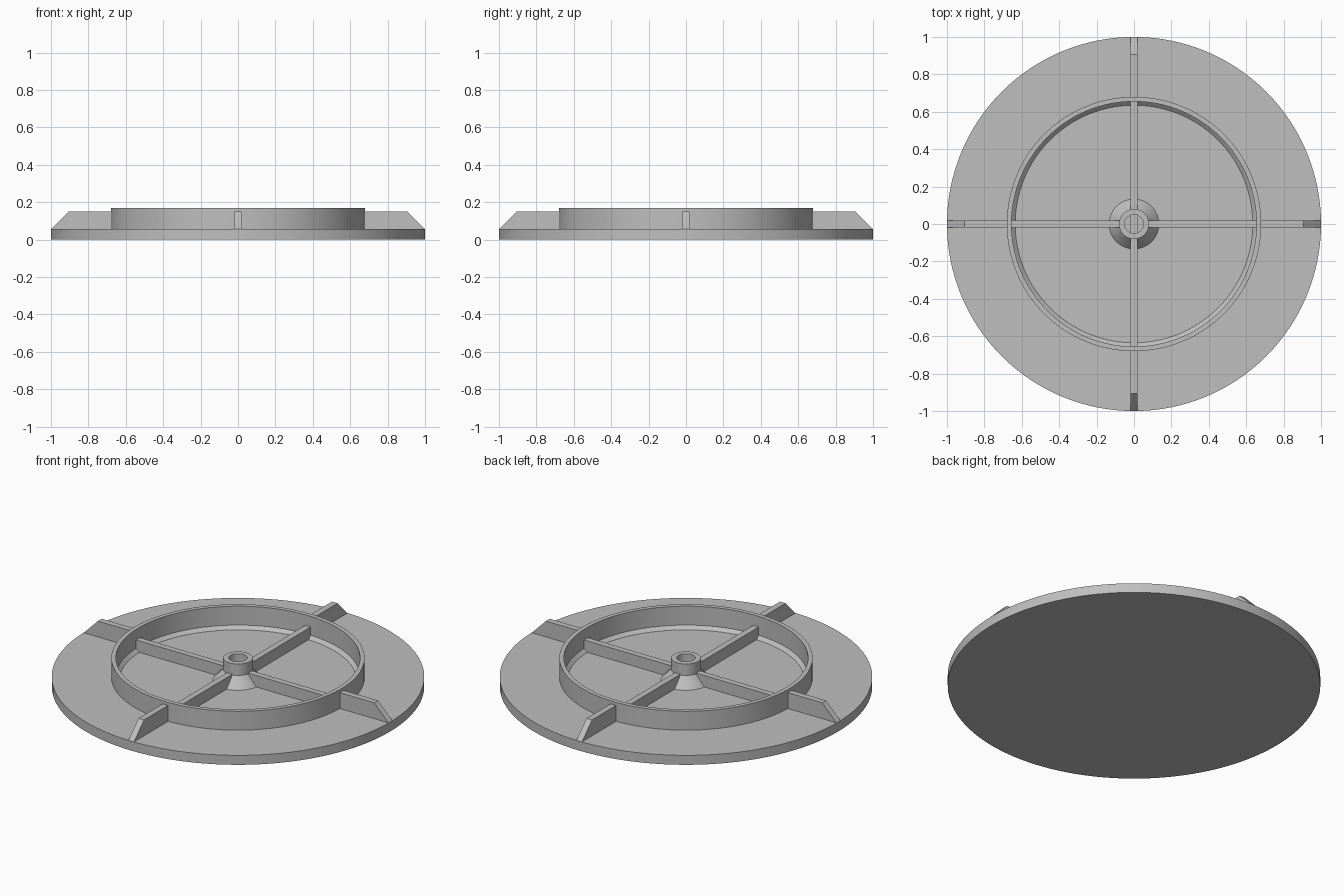
import bpy, bmesh, math
from mathutils import Matrix, Vector

cube = bpy.data.objects.get("Cube")
if cube:
    bpy.data.objects.remove(cube, do_unlink=True)

grey = bpy.data.materials.new("plain_grey")
grey.use_nodes = True
colour = (0.52, 0.52, 0.52, 1)
grey.diffuse_color = colour
grey.node_tree.nodes["Principled BSDF"].inputs["Base Color"].default_value = colour

PLATE_TOP, FLOOR, RIB_HALF = 0.056, 0.037, 0.018


def finish(name, bm):
    bmesh.ops.recalc_face_normals(bm, faces=bm.faces)
    mesh = bpy.data.meshes.new(name)
    bm.to_mesh(mesh)
    bm.free()
    mesh.materials.append(grey)
    obj = bpy.data.objects.new(name, mesh)
    bpy.context.collection.objects.link(obj)
    bpy.ops.object.select_all(action='DESELECT')
    obj.select_set(True)
    bpy.context.view_layer.objects.active = obj
    bpy.ops.object.shade_smooth_by_angle(angle=math.radians(30))
    return obj


def lathe(name, profile, steps=128):
    """Spin a closed (radius, height) outline about the z axis."""
    bm = bmesh.new()
    verts = [bm.verts.new((r, 0, z)) for r, z in profile]
    edges = []
    for a, b in zip(verts, verts[1:] + verts[:1]):
        if a.co.x > 0 or b.co.x > 0:
            edges.append(bm.edges.new((a, b)))
    bmesh.ops.spin(bm, geom=verts + edges, cent=(0, 0, 0), axis=(0, 0, 1),
                   angle=math.tau, steps=steps, use_merge=False)
    bmesh.ops.remove_doubles(bm, verts=bm.verts, dist=0.0002)
    return finish(name, bm)


def rib(name, outline, turn):
    """Extrude an (x, z) outline across the rib width and turn it about z."""
    bm = bmesh.new()
    face = bm.faces.new([bm.verts.new((x, -RIB_HALF, z)) for x, z in outline])
    out = bmesh.ops.extrude_face_region(bm, geom=[face])
    moved = [v for v in out["geom"] if isinstance(v, bmesh.types.BMVert)]
    bmesh.ops.translate(bm, verts=moved, vec=Vector((0, 2 * RIB_HALF, 0)))
    bmesh.ops.rotate(bm, verts=bm.verts, cent=(0, 0, 0),
                     matrix=Matrix.Rotation(turn, 3, 'Z'))
    return finish(name, bm)


# Round plate with a shallow bevelled recess
lathe("base_plate", [(0, 0), (1, 0), (1, PLATE_TOP), (0.655, PLATE_TOP),
                     (0.635, FLOOR), (0, FLOOR)])

# Upright ring around the recess
lathe("ring_wall", [(0.68, 0.05), (0.68, 0.168), (0.655, 0.168), (0.655, 0.05)])

# Hollow hub with a flared foot
lathe("hub", [(0.135, FLOOR - 0.002), (0.08, 0.1), (0.08, 0.168),
              (0.05, 0.168), (0.05, FLOOR - 0.002)], 64)

# Four outer fins with sloped ends and four low inner spokes
fin_outline = [(0.67, 0.05), (0.996, 0.05), (0.999, PLATE_TOP),
               (0.905, 0.15), (0.67, 0.15)]
spoke_outline = [(0.065, 0.03), (0.66, 0.03), (0.66, 0.105), (0.065, 0.105)]
for i, side in enumerate(("left", "back", "right", "front")):
    rib(side + "_fin", fin_outline, i * math.pi / 2)
    rib(side + "_spoke", spoke_outline, i * math.pi / 2)

# Bar crossing the hub bore
rib("hub_bar", [(-0.06, 0.03), (0.06, 0.03), (0.06, 0.105), (-0.06, 0.105)],
    math.pi / 2)
